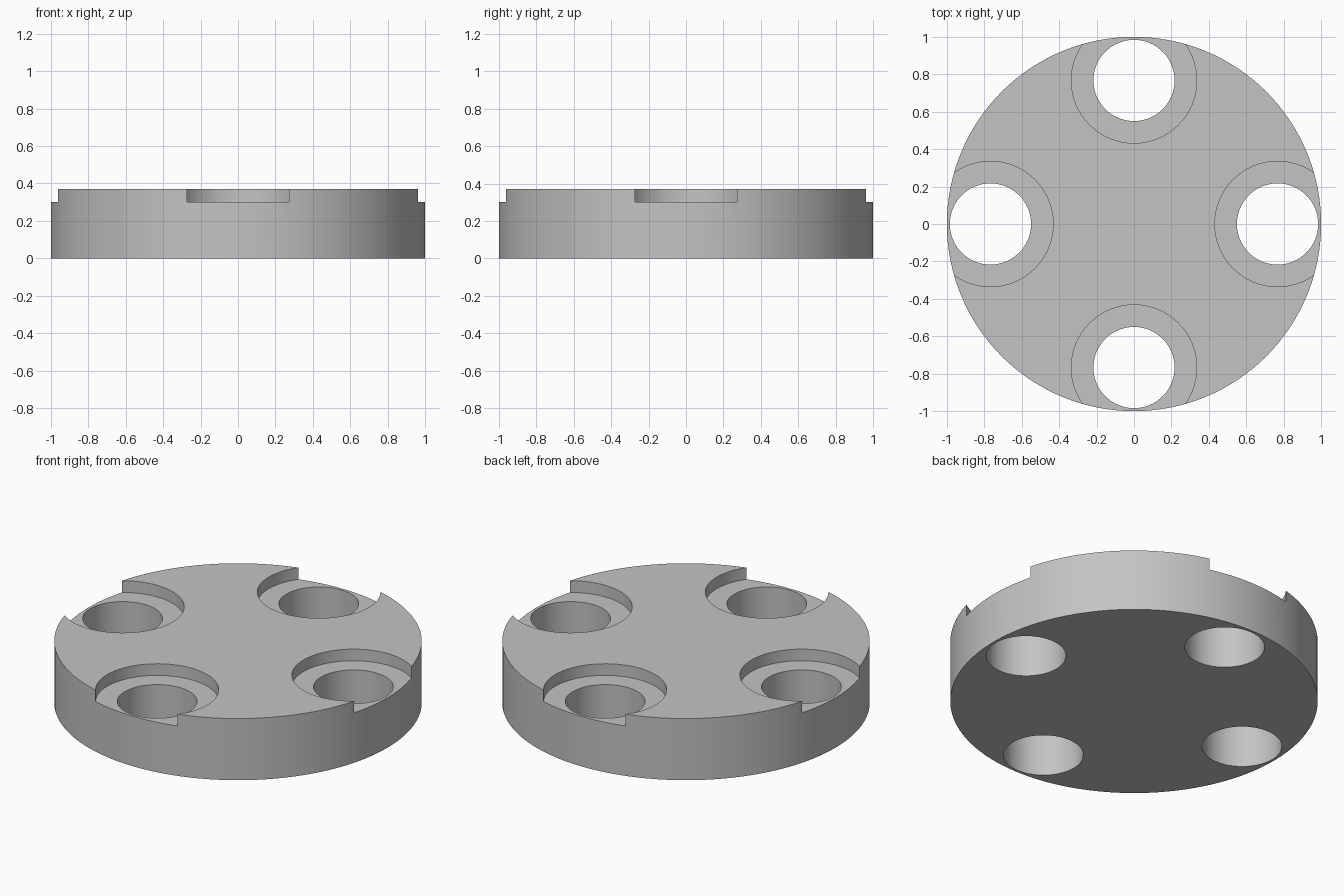
import bpy, bmesh, math
from mathutils import Matrix, Vector

cube = bpy.data.objects.get("Cube")
if cube:
    bpy.data.objects.remove(cube, do_unlink=True)

RADIUS, HEIGHT = 1.0, 0.37
HOLE_RADIUS, BORE_RADIUS, BORE_FLOOR = 0.217, 0.335, 0.30
HOLE_OFFSET = 0.767

grey = bpy.data.materials.new("plain grey")
colour = (0.55, 0.55, 0.55, 1)
grey.diffuse_color = colour
grey.use_nodes = True
grey.node_tree.nodes["Principled BSDF"].inputs["Base Color"].default_value = colour


def lathe(bm, profile, centre, steps):
    """Revolve a closed (radius, height) profile around a vertical axis."""
    rings = []
    for r, z in profile:
        rings.append([bm.verts.new(centre + Vector((r * math.cos(a), r * math.sin(a), z)))
                      for a in (math.tau * i / steps for i in range(steps))])
    for low, high in zip(rings, rings[1:]):
        for i in range(steps):
            j = (i + 1) % steps
            bm.faces.new((low[i], low[j], high[j], high[i]))
    bm.faces.new(rings[0][::-1])
    bm.faces.new(rings[-1])


def make_object(name, bm):
    mesh = bpy.data.meshes.new(name)
    bm.to_mesh(mesh)
    bm.free()
    mesh.materials.append(grey)
    obj = bpy.data.objects.new(name, mesh)
    bpy.context.collection.objects.link(obj)
    return obj


# Round plate
bm = bmesh.new()
lathe(bm, [(RADIUS, 0), (RADIUS, HEIGHT)], Vector(), 128)
disc = make_object("disc", bm)

# Four stepped cutters: through hole plus wide counterbore open at the rim
bm = bmesh.new()
step = [(HOLE_RADIUS, -0.1), (HOLE_RADIUS, BORE_FLOOR),
        (BORE_RADIUS, BORE_FLOOR), (BORE_RADIUS, HEIGHT + 0.1)]
for k in range(4):
    centre = Matrix.Rotation(k * math.pi / 2, 3, "Z") @ Vector((HOLE_OFFSET, 0, 0))
    lathe(bm, step, centre, 64)
cutter = make_object("counterbore_cutter", bm)

cut = disc.modifiers.new("counterbores", "BOOLEAN")
cut.operation = "DIFFERENCE"
cut.solver = "EXACT"
cut.object = cutter

# Apply the cut, remove the helper and smooth the round walls
bpy.ops.object.select_all(action="DESELECT")
disc.select_set(True)
bpy.context.view_layer.objects.active = disc
bpy.ops.object.modifier_apply(modifier=cut.name)
bpy.data.objects.remove(cutter, do_unlink=True)
bpy.ops.object.shade_smooth_by_angle(angle=math.radians(30))
